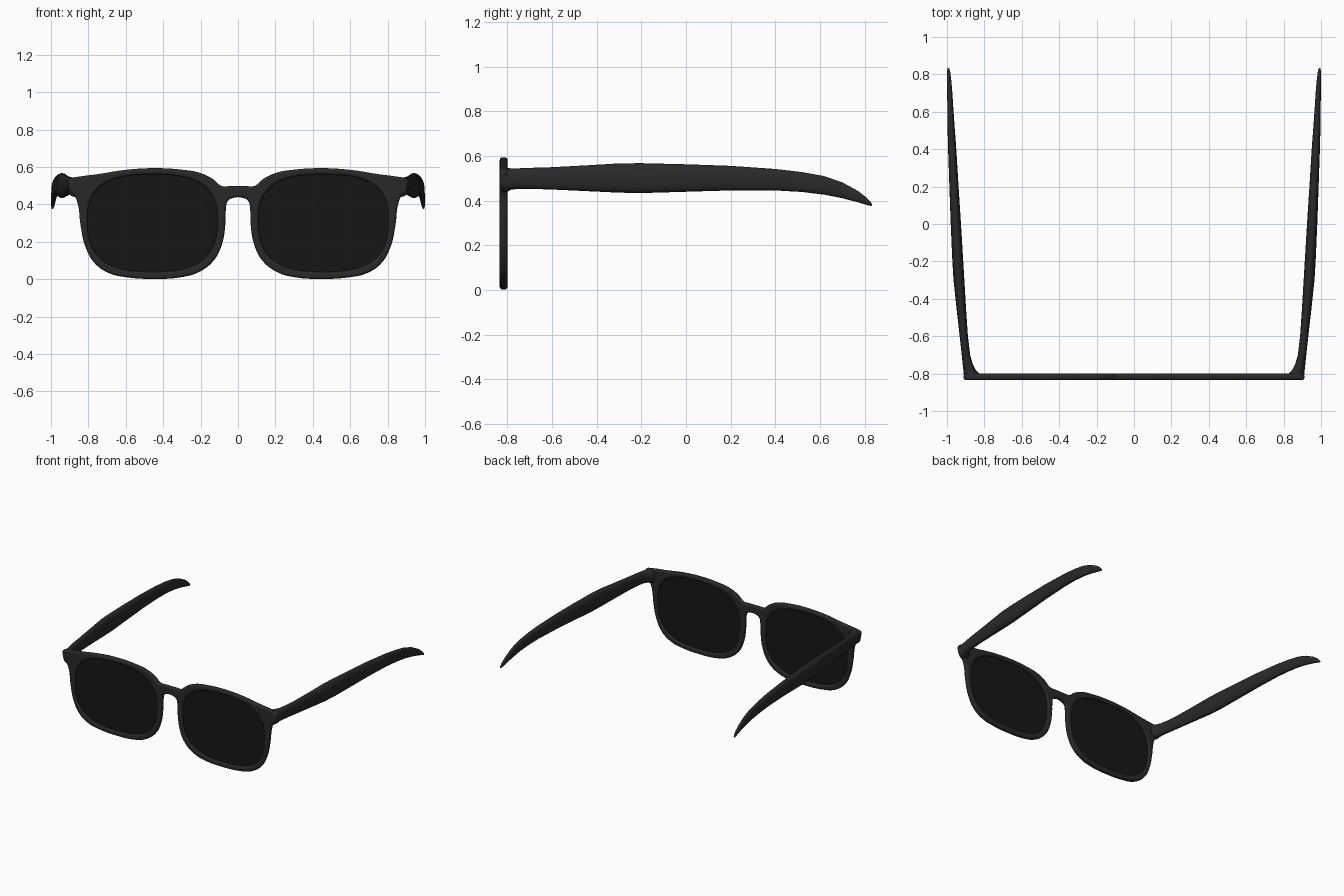
import bpy, bmesh, math

if "Cube" in bpy.data.objects:
    bpy.data.objects.remove(bpy.data.objects["Cube"])

Y_FRONT = -0.817


def material(name, shade, alpha=1.0):
    m = bpy.data.materials.new(name)
    m.diffuse_color = (shade, shade, shade, alpha)
    m.use_nodes = True
    m.node_tree.nodes["Principled BSDF"].inputs["Base Color"].default_value = m.diffuse_color
    return m


frame_mat = material("frame_dark", 0.022)
lens_mat = material("lens_black", 0.008, 0.96)


def shade(ob, angle=40):
    bpy.ops.object.select_all(action='DESELECT')
    ob.select_set(True)
    bpy.context.view_layer.objects.active = ob
    bpy.ops.object.shade_smooth_by_angle(angle=math.radians(angle))


def lens_outline(cx, w, h, n=32, p=2.7):
    # rounded-rectangle loop, slightly narrower at the bottom
    pts = []
    for i in range(n):
        a = 2 * math.pi * i / n
        c, s = math.cos(a), math.sin(a)
        z = math.copysign(abs(s) ** (2 / p), s)
        x = math.copysign(abs(c) ** (2 / p), c) * (1 + 0.02 * z)
        pts.append((cx + w * x, 0.30 + h * z))
    return pts


def plate(name, loops, extrude, bevel, mat):
    cu = bpy.data.curves.new(name, 'CURVE')
    cu.dimensions = '2D'
    cu.fill_mode = 'BOTH'
    cu.resolution_u = 5
    cu.extrude = extrude
    cu.bevel_depth = bevel
    cu.bevel_resolution = 3
    cu.offset = -bevel
    for pts in loops:
        sp = cu.splines.new('BEZIER')
        sp.bezier_points.add(len(pts) - 1)
        for bp, (x, z) in zip(sp.bezier_points, pts):
            bp.co = (x, z, 0)
            bp.handle_left_type = bp.handle_right_type = 'AUTO'
        sp.use_cyclic_u = True
    ob = bpy.data.objects.new(name, cu)
    bpy.context.collection.objects.link(ob)
    ob.rotation_euler = (math.pi / 2, 0, 0)
    ob.location = (0, Y_FRONT, 0)
    bpy.ops.object.select_all(action='DESELECT')
    ob.select_set(True)
    bpy.context.view_layer.objects.active = ob
    bpy.ops.object.convert(target='MESH')
    ob = bpy.context.view_layer.objects.active
    ob.data.materials.clear()
    ob.data.materials.append(mat)
    shade(ob)
    return ob


# front frame: right half of the outline, mirrored into a closed loop
half = [(0.04, 0.498), (0.09, 0.50), (0.13, 0.533), (0.20, 0.568), (0.30, 0.586),
        (0.45, 0.594), (0.60, 0.585), (0.75, 0.562), (0.88, 0.543), (0.906, 0.535),
        (0.908, 0.50), (0.898, 0.468), (0.872, 0.442), (0.856, 0.40), (0.842, 0.29),
        (0.818, 0.18), (0.77, 0.09), (0.69, 0.033), (0.59, 0.01), (0.45, 0.002),
        (0.31, 0.01), (0.21, 0.038), (0.13, 0.10), (0.085, 0.19), (0.067, 0.30),
        (0.064, 0.38), (0.055, 0.418), (0.025, 0.435)]
outline = half + [(-x, z) for x, z in reversed(half)]
holes = [lens_outline(s * 0.457, 0.347, 0.26) for s in (-1, 1)]
plate("front_frame", [outline] + holes, 0.005, 0.0125, frame_mat)

# lenses sit in the middle of the rims
for side, s in (("left", -1), ("right", 1)):
    plate(side + "_lens", [lens_outline(s * 0.457, 0.354, 0.267)], 0.005, 0.0, lens_mat)

# temple arms: y, inner x, outer x, bottom z, top z
stations = [(-0.822, 0.825, 0.908, 0.44, 0.546), (-0.80, 0.825, 0.911, 0.44, 0.546),
            (-0.785, 0.843, 0.912, 0.449, 0.545), (-0.75, 0.862, 0.916, 0.453, 0.545),
            (-0.70, 0.876, 0.921, 0.453, 0.547), (-0.60, 0.888, 0.932, 0.450, 0.550),
            (-0.45, 0.898, 0.949, 0.443, 0.558), (-0.30, 0.907, 0.965, 0.436, 0.567),
            (-0.20, 0.913, 0.971, 0.434, 0.568), (0.0, 0.925, 0.980, 0.440, 0.563),
            (0.20, 0.938, 0.987, 0.446, 0.556), (0.40, 0.950, 0.994, 0.446, 0.542),
            (0.52, 0.959, 0.997, 0.439, 0.528), (0.62, 0.966, 0.998, 0.427, 0.510),
            (0.70, 0.971, 0.999, 0.411, 0.482), (0.77, 0.977, 0.999, 0.393, 0.444),
            (0.81, 0.982, 0.999, 0.381, 0.413), (0.828, 0.986, 0.998, 0.376, 0.393),
            (0.834, 0.989, 0.996, 0.378, 0.386)]


def temple(name, s, n=24, p=2.3):
    bm = bmesh.new()
    rings = []
    for y, x0, x1, z0, z1 in stations:
        ring = []
        for i in range(n):
            a = 2 * math.pi * i / n
            c, d = math.cos(a), math.sin(a)
            u = math.copysign(abs(c) ** (2 / p), c)
            v = math.copysign(abs(d) ** (2 / p), d)
            ring.append(bm.verts.new((s * ((x0 + x1) / 2 + u * (x1 - x0) / 2), y,
                                      (z0 + z1) / 2 + v * (z1 - z0) / 2)))
        rings.append(ring)
    for a, b in zip(rings, rings[1:]):
        for i in range(n):
            j = (i + 1) % n
            bm.faces.new((a[i], a[j], b[j], b[i]))
    bm.faces.new(rings[0])
    bm.faces.new(rings[-1])
    bmesh.ops.recalc_face_normals(bm, faces=bm.faces)
    me = bpy.data.meshes.new(name)
    bm.to_mesh(me)
    bm.free()
    me.materials.append(frame_mat)
    ob = bpy.data.objects.new(name, me)
    bpy.context.collection.objects.link(ob)
    shade(ob, 60)


temple("left_temple", -1)
temple("right_temple", 1)
